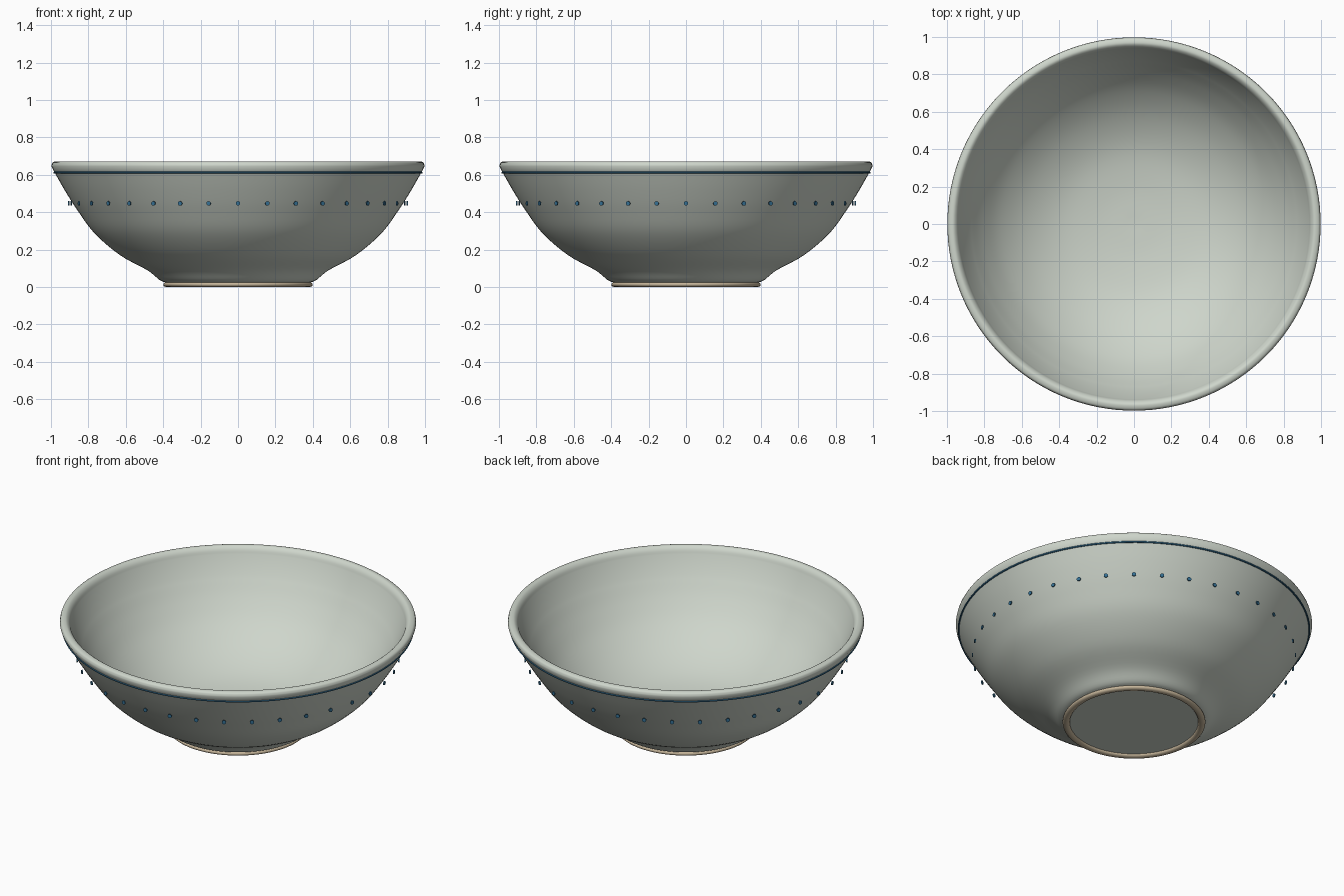
import bpy, bmesh, math
from mathutils import Matrix, Vector

old = bpy.data.objects.get("Cube")
if old:
    bpy.data.objects.remove(old, do_unlink=True)


def material(name, rgb):
    mat = bpy.data.materials.new(name)
    mat.use_nodes = True
    mat.diffuse_color = (*rgb, 1)
    mat.node_tree.nodes["Principled BSDF"].inputs["Base Color"].default_value = (*rgb, 1)
    return mat


glaze = material("pale celadon glaze", (0.62, 0.67, 0.60))
blue = material("cobalt blue", (0.035, 0.16, 0.29))
clay = material("bare clay", (0.56, 0.46, 0.32))


def finish(name, bm, mat, angle=40):
    bmesh.ops.recalc_face_normals(bm, faces=bm.faces)
    mesh = bpy.data.meshes.new(name)
    bm.to_mesh(mesh)
    bm.free()
    mesh.materials.append(mat)
    obj = bpy.data.objects.new(name, mesh)
    bpy.context.collection.objects.link(obj)
    bpy.ops.object.select_all(action="DESELECT")
    obj.select_set(True)
    bpy.context.view_layer.objects.active = obj
    bpy.ops.object.shade_smooth_by_angle(angle=math.radians(angle))
    return obj


def smooth_path(points, steps=5):
    """Catmull-Rom curve through (radius, height) points."""
    pts = [Vector(p) for p in points]
    pts = [2 * pts[0] - pts[1]] + pts + [2 * pts[-1] - pts[-2]]
    path = []
    for a, b, c, d in zip(pts, pts[1:], pts[2:], pts[3:]):
        for i in range(steps):
            t = i / steps
            path.append(0.5 * (2 * b + (c - a) * t + (2 * a - 5 * b + 4 * c - d) * t**2
                               + (3 * b - a - 3 * c + d) * t**3))
    return path + [pts[-2]]


def lathe(name, path, mat, closed=False, sides=128):
    bm = bmesh.new()
    verts = [bm.verts.new((r, 0, z)) for r, z in path]
    pairs = list(zip(verts, verts[1:] + verts[:1] if closed else verts[1:]))
    edges = [bm.edges.new(p) for p in pairs]
    bmesh.ops.spin(bm, geom=verts + edges, axis=(0, 0, 1), cent=(0, 0, 0),
                   angle=math.tau, steps=sides)
    bmesh.ops.remove_doubles(bm, verts=bm.verts, dist=0.0001)
    return finish(name, bm, mat)


def oval(radius, height, width, rise, count=16):
    return [(radius + width * math.cos(math.tau * i / count),
             height + rise * math.sin(math.tau * i / count)) for i in range(count)]


# Bowl: underside, outer wall, rolled rim, inner wall and floor in one profile
outer = smooth_path([(0.39, 0.025), (0.42, 0.038), (0.485, 0.09), (0.63, 0.17),
                     (0.765, 0.285), (0.855, 0.405), (0.925, 0.515), (0.985, 0.62)])
rim = smooth_path([(0.998, 0.647), (0.992, 0.665), (0.975, 0.672), (0.96, 0.67),
                   (0.945, 0.655), (0.935, 0.63)], 3)
inner = smooth_path([(0.885, 0.53), (0.81, 0.415), (0.71, 0.30), (0.57, 0.195),
                     (0.40, 0.12), (0.2, 0.085), (0, 0.075)])
lathe("bowl", [(0, 0.015), (0.385, 0.015)] + outer + rim + inner, glaze)

# Unglazed foot ring and painted line below the rim
lathe("foot_ring", oval(0.38, 0.0135, 0.02, 0.0135), clay, closed=True)
lathe("rim_line", oval(0.982, 0.612, 0.005, 0.005, 8), blue, closed=True)

# Ring of small painted dots
DOTS = 36
bm = bmesh.new()
for i in range(DOTS):
    place = (Matrix.Rotation(math.tau * i / DOTS, 4, "Z")
             @ Matrix.Translation((0.905, 0, 0.447)) @ Matrix.Rotation(math.pi / 2, 4, "Y"))
    bmesh.ops.create_cone(bm, cap_ends=True, segments=12, radius1=0.012, radius2=0.012,
                          depth=0.006, matrix=place)
finish("dots", bm, blue, 30)
